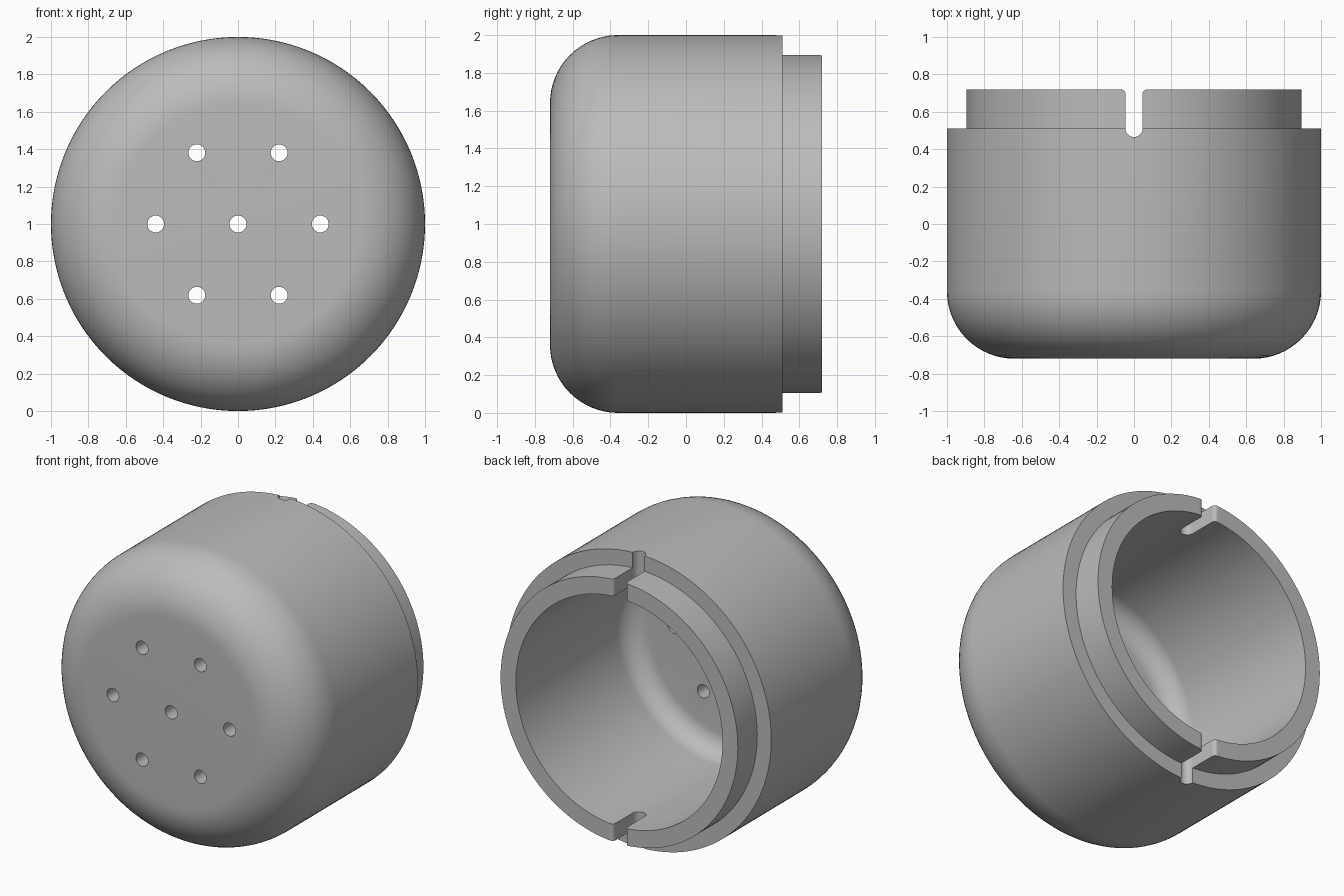
import bpy
import bmesh
from math import cos, sin, pi, radians
from mathutils import Matrix, Vector

cube = bpy.data.objects.get("Cube")
if cube:
    bpy.data.objects.remove(cube, do_unlink=True)

grey = bpy.data.materials.new("plain grey")
grey.use_nodes = True
grey.diffuse_color = (0.5, 0.5, 0.5, 1)
grey.node_tree.nodes["Principled BSDF"].inputs["Base Color"].default_value = (0.5, 0.5, 0.5, 1)

FRONT, SHOULDER, BACK = -0.72, 0.51, 0.72
R_OUT, R_LIP, R_IN = 1.0, 0.895, 0.78
FLOOR = -0.5


def arc(cx, cy, r, start, end, n):
    """Points on an arc, angles in degrees."""
    angles = [radians(start + (end - start) * i / n) for i in range(n + 1)]
    return [(cx + r * cos(a), cy + r * sin(a)) for a in angles]


def make_object(name, bm):
    bmesh.ops.recalc_face_normals(bm, faces=bm.faces)
    mesh = bpy.data.meshes.new(name)
    bm.to_mesh(mesh)
    bm.free()
    mesh.materials.append(grey)
    obj = bpy.data.objects.new(name, mesh)
    bpy.context.collection.objects.link(obj)
    return obj


def lathe(name, profile, steps):
    """Spin a (radius, y) profile about the y axis at mid height."""
    bm = bmesh.new()
    verts = [bm.verts.new((r, y, 1)) for r, y in profile]
    edges = [bm.edges.new(pair) for pair in zip(verts, verts[1:])]
    bmesh.ops.spin(bm, geom=verts + edges, cent=(0, 0, 1), axis=(0, 1, 0),
                   angle=2 * pi, steps=steps)
    bmesh.ops.remove_doubles(bm, verts=bm.verts, dist=1e-4)
    return make_object(name, bm)


# Hollow cup: rounded front, stepped lip at the back, rounded cavity
edge_r, inner_r = 0.36, 0.14
profile = [(0, FRONT)]
profile += arc(R_OUT - edge_r, FRONT + edge_r, edge_r, -90, 0, 16)
profile += [(R_OUT, SHOULDER), (R_LIP, SHOULDER), (R_LIP, BACK), (R_IN, BACK)]
profile += arc(R_IN - inner_r, FLOOR + inner_r, inner_r, 0, -90, 10)
profile += [(0, FLOOR)]
cup = lathe("cup_body", profile, 128)

# Drill for the centre hole and the ring of six
bm = bmesh.new()
centres = [Vector((0, 0, 0))]
centres += [Vector((0.44 * cos(i * pi / 3), 0, 0.44 * sin(i * pi / 3))) for i in range(6)]
for c in centres:
    place = Matrix.Translation(c + Vector((0, -0.6, 1))) @ Matrix.Rotation(pi / 2, 4, "X")
    bmesh.ops.create_cone(bm, cap_ends=True, segments=32, radius1=0.045,
                          radius2=0.045, depth=0.6, matrix=place)
drill = make_object("hole_cutter", bm)

# Round-ended slot with softened mouth, through the lip at top and bottom
half, soft = 0.045, 0.025
right = arc(0, SHOULDER, half, -90, 0, 8)
right += arc(half + soft, BACK - soft, soft, 180, 90, 6)
right += [(half + soft, BACK + 0.1)]
outline = right + [(-x, y) for x, y in reversed(right[1:])]
bm = bmesh.new()
face = bm.faces.new([bm.verts.new((x, y, -0.1)) for x, y in outline])
side = bmesh.ops.extrude_face_region(bm, geom=[face])
bmesh.ops.translate(bm, vec=(0, 0, 2.2),
                    verts=[v for v in side["geom"] if isinstance(v, bmesh.types.BMVert)])
slot = make_object("slot_cutter", bm)

# Cut and shade the cup
bpy.ops.object.select_all(action="DESELECT")
cup.select_set(True)
bpy.context.view_layer.objects.active = cup
for cutter in (drill, slot):
    cutter.hide_render = True
    mod = cup.modifiers.new("cut", "BOOLEAN")
    mod.operation = "DIFFERENCE"
    mod.solver = "EXACT"
    mod.object = cutter
    bpy.ops.object.modifier_apply(modifier=mod.name)
    bpy.data.objects.remove(cutter, do_unlink=True)
bpy.ops.object.shade_smooth_by_angle(angle=radians(30))
